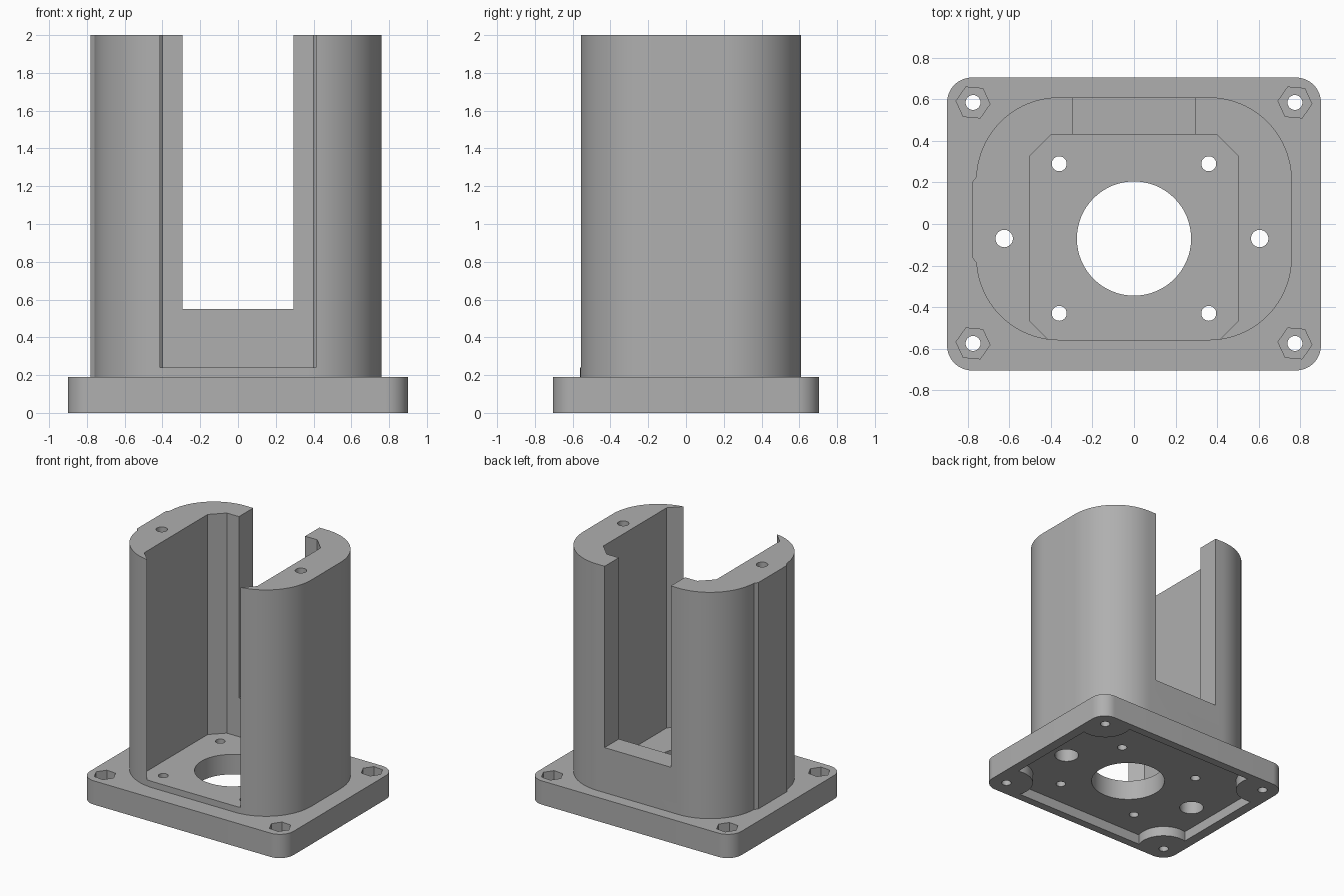
import bpy, bmesh
from math import cos, sin, pi, radians

old = bpy.data.objects.get("Cube")
if old:
    bpy.data.objects.remove(old, do_unlink=True)

grey = bpy.data.materials.new("plain grey")
grey.use_nodes = True
COLOUR = (0.43, 0.43, 0.43, 1)
grey.diffuse_color = COLOUR
grey.node_tree.nodes["Principled BSDF"].inputs["Base Color"].default_value = COLOUR


def prism(name, outline, z0, z1):
    """Extrude a counter-clockwise outline from z0 to z1."""
    bm = bmesh.new()
    face = bm.faces.new([bm.verts.new((x, y, z0)) for x, y in outline])
    top = bmesh.ops.extrude_face_region(bm, geom=[face])["geom"]
    bmesh.ops.translate(bm, vec=(0, 0, z1 - z0),
                        verts=[v for v in top if isinstance(v, bmesh.types.BMVert)])
    bmesh.ops.recalc_face_normals(bm, faces=bm.faces)
    mesh = bpy.data.meshes.new(name)
    bm.to_mesh(mesh)
    bm.free()
    mesh.materials.append(grey)
    obj = bpy.data.objects.new(name, mesh)
    bpy.context.collection.objects.link(obj)
    return obj


def circle(x, y, r, n=32, turn=0.0):
    return [(x + r * cos(turn + 2 * pi * i / n), y + r * sin(turn + 2 * pi * i / n))
            for i in range(n)]


def rounded_rect(x0, x1, y0, y1, r, n=16):
    pts = []
    corners = [(x1 - r, y1 - r), (x0 + r, y1 - r), (x0 + r, y0 + r), (x1 - r, y0 + r)]
    for q, (cx, cy) in enumerate(corners):
        for i in range(n + 1):
            a = (q + i / n) * pi / 2
            pts.append((cx + r * cos(a), cy + r * sin(a)))
    return pts


def rect(x0, x1, y0, y1):
    return [(x0, y0), (x1, y0), (x1, y1), (x0, y1)]


def boolean(obj, tool, operation="DIFFERENCE"):
    mod = obj.modifiers.new(tool.name, "BOOLEAN")
    mod.operation, mod.solver, mod.object = operation, "EXACT", tool
    tool.hide_render = True


def finish(obj):
    """Apply the modifiers and smooth the curved faces."""
    bpy.context.view_layer.update()
    graph = bpy.context.evaluated_depsgraph_get()
    mesh = bpy.data.meshes.new_from_object(obj.evaluated_get(graph))
    obj.modifiers.clear()
    obj.data = mesh
    bpy.ops.object.select_all(action="DESELECT")
    obj.select_set(True)
    bpy.context.view_layer.objects.active = obj
    bpy.ops.object.shade_smooth_by_angle(angle=radians(25))


BASE_TOP, FLOOR, TOP = 0.19, 0.24, 2.0
AXIS_Y = -0.07
SCREWS = [(x, y) for x in (-0.775, 0.775) for y in (-0.575, 0.585)]

base = prism("base_plate", rounded_rect(-0.9, 0.9, -0.705, 0.705, 0.12), 0, BASE_TOP)
housing = prism("housing", rounded_rect(-0.76, 0.76, -0.56, 0.61, 0.4, 24), BASE_TOP, TOP)

# Thickened rib on the right wall
rib = prism("side_rib", [(-0.7, -0.19), (-0.7, 0.23), (-0.757, 0.23), (-0.78, 0.2),
                         (-0.78, -0.16), (-0.757, -0.19)], BASE_TOP, TOP)
boolean(housing, rib, "UNION")

# Chamfered pocket open to the front and the top
pocket = prism("pocket_cutter", [(-0.41, -0.8), (0.41, -0.8), (0.41, -0.56), (0.5, -0.47),
                                 (0.5, 0.33), (0.4, 0.43), (-0.4, 0.43), (-0.5, 0.33),
                                 (-0.5, -0.47), (-0.41, -0.56)], FLOOR, 2.2)
slot = prism("back_slot_cutter", rect(-0.293, 0.293, 0.3, 0.8), 0.55, 2.2)
boolean(housing, pocket)
boolean(housing, slot)

# Underside recess that leaves round bosses about the corner screws
recess = prism("recess_cutter", rect(-0.82, 0.82, -0.64, 0.64), -0.1, 0.08)
for x, y in SCREWS:
    boolean(recess, prism("corner_boss", circle(x, y, 0.2, 48), -0.2, 0.2))
boolean(base, recess)

# Corner screw holes with hexagonal nut pockets
for x, y in SCREWS:
    boolean(base, prism("screw_cutter", circle(x, y, 0.036), -0.1, 0.4))
    boolean(base, prism("nut_cutter", circle(x, y, 0.082, 6, radians(-5)), 0.1, 0.4))

# Holes through the plate and the pocket floor
floor_holes = [(0, AXIS_Y, 0.275, 64)]
floor_holes += [(x, AXIS_Y + d, 0.036, 32) for x in (-0.36, 0.36) for d in (-0.36, 0.36)]
for x, y, r, n in floor_holes:
    tool = prism("floor_hole_cutter", circle(x, y, r, n), -0.1, 0.5)
    boolean(base, tool)
    boolean(housing, tool)

# Long holes down the side walls, wider from below
for x in (-0.625, 0.605):
    for r, z0, z1 in ((0.042, -0.1, 2.2), (0.09, -0.1, 1.0)):
        tool = prism("wall_hole_cutter", circle(x, AXIS_Y, r), z0, z1)
        boolean(base, tool)
        boolean(housing, tool)

finish(base)
finish(housing)
for obj in list(bpy.context.scene.objects):
    if obj.hide_render and obj.name.startswith(
            ("side_rib", "pocket_", "back_slot_", "recess_", "corner_boss",
             "screw_", "nut_", "floor_hole_", "wall_hole_")):
        bpy.data.objects.remove(obj, do_unlink=True)
